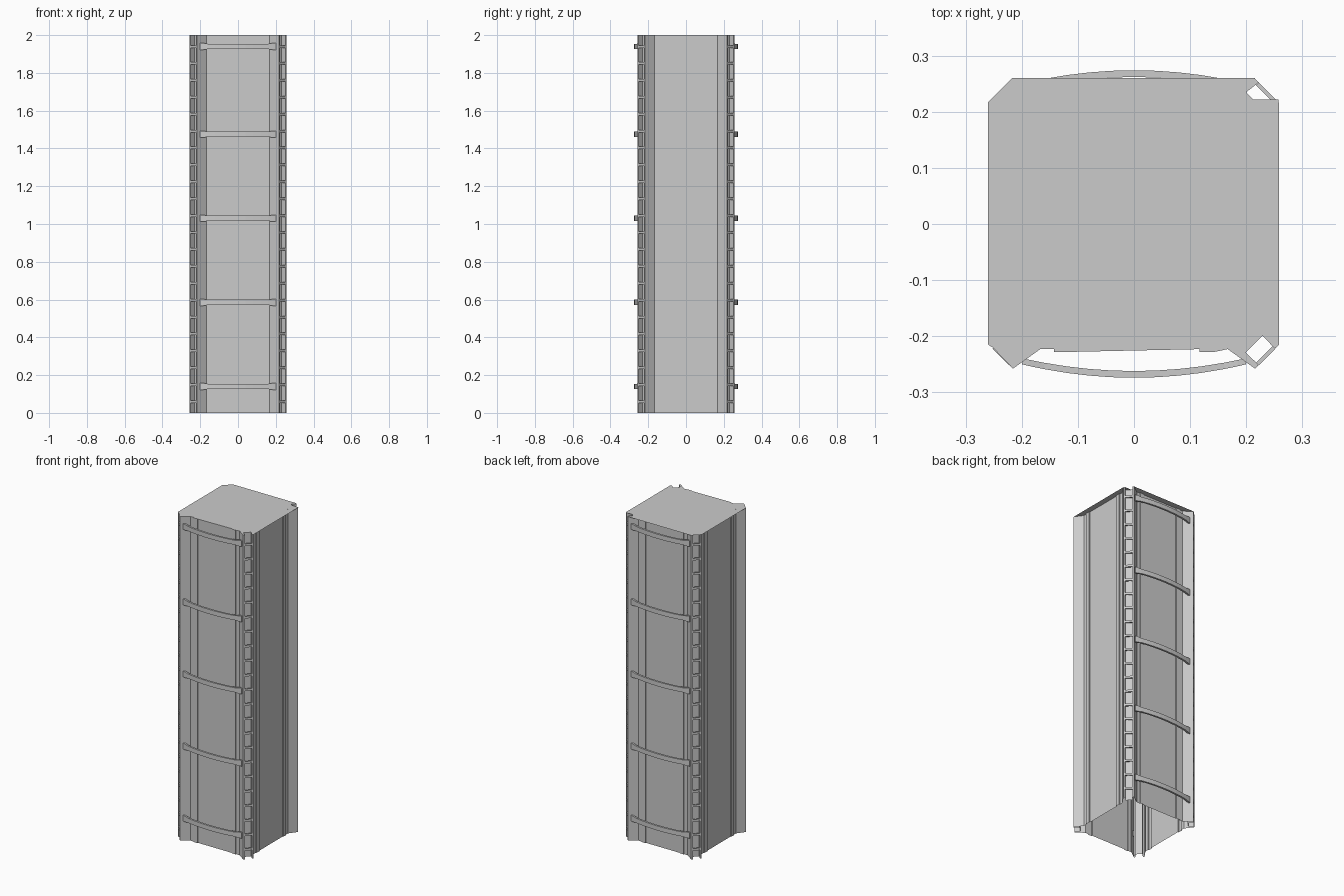
import bpy, bmesh, math
from mathutils import Matrix, Vector

cube = bpy.data.objects.get("Cube")
if cube:
    bpy.data.objects.remove(cube)

HEIGHT = 2.0
GREY = (0.6, 0.6, 0.6, 1)
mat = bpy.data.materials.new("light grey")
mat.use_nodes = True
mat.diffuse_color = GREY
mat.node_tree.nodes["Principled BSDF"].inputs["Base Color"].default_value = GREY


def finish(name, bm):
    mesh = bpy.data.meshes.new(name)
    bmesh.ops.recalc_face_normals(bm, faces=bm.faces)
    bm.to_mesh(mesh)
    bm.free()
    mesh.materials.append(mat)
    obj = bpy.data.objects.new(name, mesh)
    bpy.context.collection.objects.link(obj)
    return obj


def turn(p, quarter):
    x, y = p
    for _ in range(quarter):
        x, y = -y, x
    return x, y


# Half of one side's plan: pilaster, flared fin and corner notch
half = [(0.117, 0.223), (0.117, 0.228), (0.143, 0.228), (0.143, 0.223),
        (0.167, 0.223), (0.216, 0.258), (0.222, 0.251), (0.199, 0.229)]
side = [(-x, -d) for x, d in reversed(half)] + [(x, -d) for x, d in half]
outline = [turn(p, q) for q in range(4) for p in side]

# Tower walls, open underneath
bm = bmesh.new()
low = [bm.verts.new((x, y, 0)) for x, y in outline]
high = [bm.verts.new((x, y, HEIGHT)) for x, y in outline]
for i in range(len(low)):
    j = (i + 1) % len(low)
    bm.faces.new((low[i], low[j], high[j], high[i]))
finish("tower_walls", bm)

# Flat roof: follows the walls on the front and right, simpler edges elsewhere
right_side = [turn(p, 1) for p in side]
roof = side[1:] + right_side[:-1]
roof += [(0.257, 0.222), (0.212, 0.222), (0.2, 0.235), (0.222, 0.252),
         (0.215, 0.26), (-0.168, 0.228), (-0.217, 0.26), (-0.26, 0.217),
         (-0.26, -0.215), (-0.252, -0.22), (-0.235, -0.203), (-0.225, -0.213)]
bm = bmesh.new()
seen = []
for p in roof:
    if all((Vector(p) - Vector(s)).length > 1e-4 for s in seen):
        seen.append(p)
face = bm.faces.new([bm.verts.new((x, y, HEIGHT)) for x, y in seen])
bmesh.ops.triangulate(bm, faces=[face])
roof_obj = finish("roof", bm)
if roof_obj.data.polygons[0].normal.z < 0:
    roof_obj.data.flip_normals()


# Bowed straps across the front and back, with slightly taller ends
def strap(name, z, sign):
    bm = bmesh.new()
    xs = [-0.2, -0.185] + [-0.16 + 0.04 * i for i in range(9)] + [0.185, 0.2]
    rings = []
    for x in xs:
        bow = 1 - (x / 0.2) ** 2
        tall = 0.018 if abs(x) > 0.18 else 0.014
        outer = sign * (0.25 + 0.024 * bow)
        inner = sign * (0.239 + 0.023 * bow)
        rings.append([bm.verts.new((x, y, z + dz)) for y, dz in
                      ((outer, -tall), (outer, tall), (inner, tall), (inner, -tall))])
    for a, b in zip(rings, rings[1:]):
        for k in range(4):
            m = (k + 1) % 4
            bm.faces.new((a[k], a[m], b[m], b[k]))
    bm.faces.new(rings[0])
    bm.faces.new(rings[-1])
    finish(name, bm)


for n, z in enumerate((0.14, 0.585, 1.03, 1.475, 1.94)):
    strap(f"front_strap_{n + 1}", z, -1)
    strap(f"back_strap_{n + 1}", z, 1)

# Thin rungs bridging the notch at each corner
for c, name in enumerate(("back_left", "back_right", "front_right", "front_left")):
    bm = bmesh.new()
    angle = math.radians(45 + 90 * c)
    spin = Matrix.Rotation(angle, 4, 'Z')
    for i in range(22):
        place = spin @ Matrix.Translation((0.332, 0, 0.06 + 0.0895 * i))
        bmesh.ops.create_cube(bm, size=1,
                              matrix=place @ Matrix.Diagonal((0.007, 0.042, 0.013, 1)))
    finish(f"{name}_rungs", bm)
